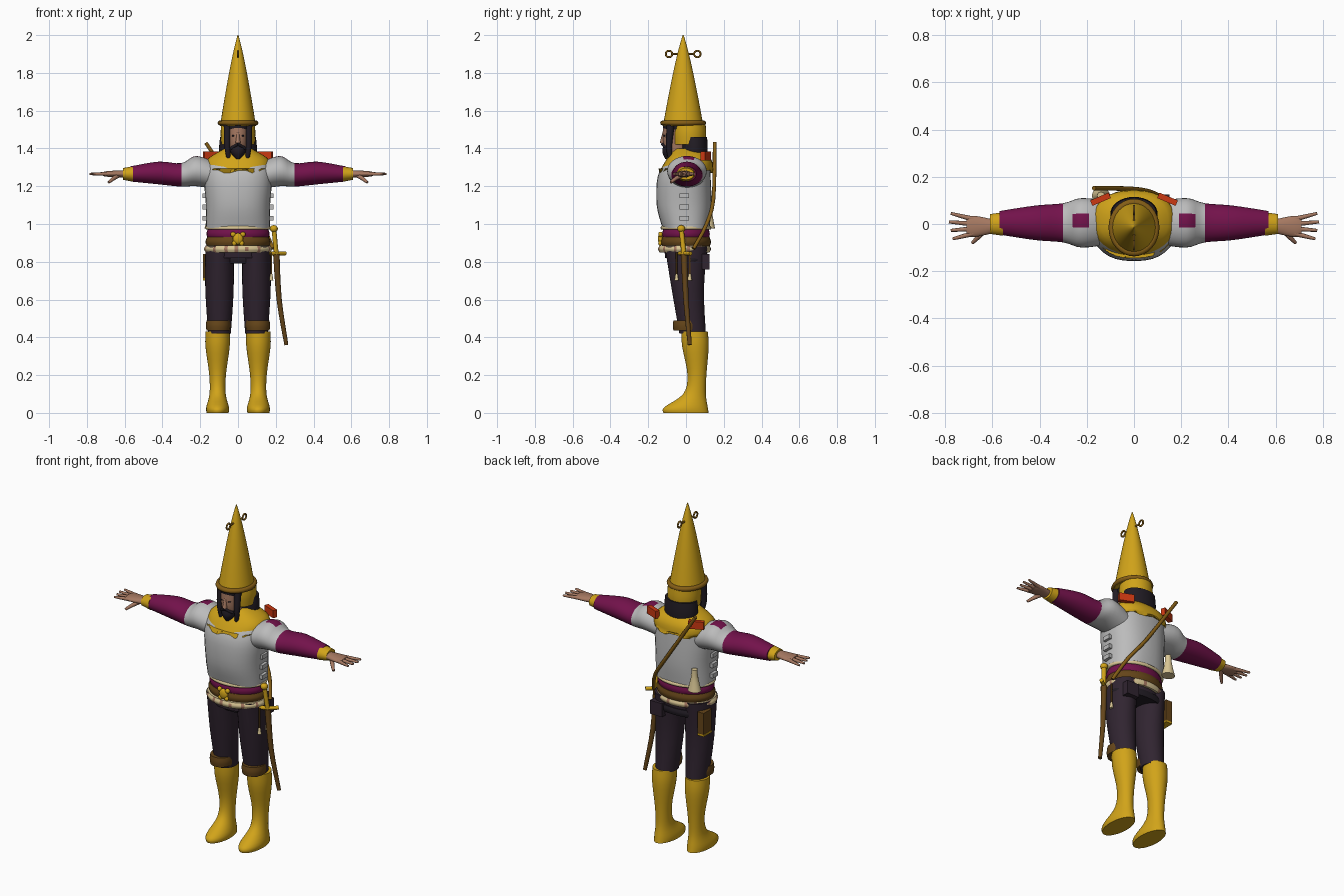
import bpy, bmesh, math
from mathutils import Vector

if "Cube" in bpy.data.objects:
    bpy.data.objects.remove(bpy.data.objects["Cube"])


def material(name, *rgb):
    mat = bpy.data.materials.new(name)
    mat.use_nodes = True
    mat.diffuse_color = (*rgb, 1)
    mat.node_tree.nodes["Principled BSDF"].inputs["Base Color"].default_value = (*rgb, 1)
    return mat


GOLD = material("gold", .64, .37, .01)
STEEL = material("pale steel", .5, .5, .5)
MAROON = material("maroon cloth", .17, .006, .07)
PLUM = material("dark plum cloth", .03, .018, .03)
BROWN = material("brown leather", .13, .06, .01)
SKIN = material("skin", .38, .19, .12)
HAIR = material("black hair", .016, .012, .018)
CREAM = material("cream", .7, .57, .3)
RED = material("red", .6, .04, .006)
BRONZE = material("dark bronze", .23, .11, .008)


def pair(build, name, *args, **options):
    """Build a part on the left and mirror it to the right."""
    build("left_" + name, *args, side=1, **options)
    build("right_" + name, *args, side=-1, **options)


def dress(name, *mats):
    """Name, colour and shade the active object."""
    part = bpy.context.object
    part.name = part.data.name = name
    for mat in mats:
        part.data.materials.append(mat)
    bpy.ops.object.shade_smooth_by_angle(angle=math.radians(50))
    return part


def skin_rings(name, rings, mats, side, rule=None):
    """Join rings of points into a closed, capped surface."""
    bm = bmesh.new()
    loops = [[bm.verts.new((p.x * side, p.y, p.z)) for p in ring] for ring in rings]
    for low, high in zip(loops, loops[1:]):
        for i in range(len(low)):
            bm.faces.new((low[i - 1], low[i], high[i], high[i - 1]))
    bm.faces.new(loops[0])
    bm.faces.new(loops[-1])
    bmesh.ops.recalc_face_normals(bm, faces=bm.faces)
    if rule:
        for face in bm.faces:
            face.material_index = int(rule(face.calc_center_median()))
    mesh = bpy.data.meshes.new(name)
    bm.to_mesh(mesh)
    bm.free()
    part = bpy.data.objects.new(name, mesh)
    bpy.context.collection.objects.link(part)
    bpy.ops.object.select_all(action='DESELECT')
    part.select_set(True)
    bpy.context.view_layer.objects.active = part
    return dress(name, *mats)


def smooth_path(rows, steps=4):
    """Pass a smooth spline through the given rows."""
    rows = [Vector(row) for row in rows]
    padded = [rows[0], *rows, rows[-1]]
    path = []
    for a, b, c, d in zip(padded, padded[1:], padded[2:], padded[3:]):
        into, out = (c - a) / 2, (d - b) / 2
        for k in range(steps):
            t = k / steps
            ease = t * t * (3 - 2 * t)
            path.append(b.lerp(c, ease) + into * t * (1 - t) ** 2 - out * t * t * (1 - t))
    return path + [rows[-1]]


def loft(name, rows, *mats, side=1, across=0, along_x=False, sides=32, power=1, rule=None):
    """Rows hold height, depth centre, half width, half depth (or x, z, half depth, half height)."""
    rings = []
    for pos, centre, wide, deep in smooth_path(rows):
        ring = []
        for i in range(sides):
            angle = math.tau * i / sides
            u, v = (math.copysign(abs(w) ** power, w) for w in (math.cos(angle), math.sin(angle)))
            if along_x:
                ring.append(Vector((pos, across + wide * u, centre + deep * v)))
            else:
                ring.append(Vector((across + wide * u, centre + deep * v, pos)))
        rings.append(ring)
    return skin_rings(name, rings, mats, side, rule)


def band(name, *mats, bottom, top, width, depth, shift=0, **options):
    """A slightly bulging belt around the body."""
    edge = .95
    rows = [(bottom, shift, width * edge, depth * edge), ((bottom + top) / 2, shift, width, depth),
            (top, shift, width * edge, depth * edge)]
    return loft(name, rows, *mats, **options)


def tube(name, mat, *points, radius, taper=1, side=1):
    """A round rod through the points, tapering to a share of its radius."""
    path = smooth_path(points)
    last = len(path) - 1
    rings = []
    for i, centre in enumerate(path):
        ahead = (path[min(i + 1, last)] - path[max(i - 1, 0)]).normalized()
        u = ahead.cross((.3, .9, .2)).normalized()
        v = ahead.cross(u)
        size = radius * (1 + (taper - 1) * i / last)
        angles = [math.tau * k / 10 for k in range(10)]
        rings.append([centre + (u * math.cos(a) + v * math.sin(a)) * size for a in angles])
    return skin_rings(name, rings, [mat], side)


def ball(name, mat, x, y, z, size, side=1):
    bpy.ops.mesh.primitive_uv_sphere_add(segments=16, ring_count=10, radius=1,
                                         location=(x * side, y, z), scale=size)
    return dress(name, mat)


def box(name, mat, x, y, z, size, turn=0, side=1):
    bpy.ops.mesh.primitive_cube_add(size=1, location=(x * side, y, z), scale=size,
                                    rotation=(0, 0, turn * side))
    return dress(name, mat)


def hoop(name, mat, y, z, radius, thickness, stretch=1, upright=False):
    turn = math.pi / 2 if upright else 0
    bpy.ops.mesh.primitive_torus_add(major_radius=radius, minor_radius=thickness, major_segments=32,
                                     minor_segments=8, location=(0, y, z), rotation=(0, turn, 0))
    bpy.context.object.scale.y = stretch
    return dress(name, mat)


# Tall pointed helmet with rim and small rings
def helmet_row(t):
    radius = .1 * max(1 - t, .01) ** .8
    return 1.52 + .48 * t, -.015, radius * .95, radius * 1.07


loft("helmet_cone", [helmet_row(i / 8) for i in range(9)], GOLD)
hoop("helmet_rim", BRONZE, y=-.015, z=1.535, radius=.094, thickness=.014, stretch=1.13)
hoop("helmet_front_ring", BRONZE, y=-.09, z=1.9, radius=.017, thickness=.005, upright=True)
hoop("helmet_back_ring", BRONZE, y=.06, z=1.9, radius=.017, thickness=.005, upright=True)
tube("helmet_ring_rod", BRONZE, (0, -.075, 1.9), (0, .045, 1.9), radius=.005)

# Head, hair and beard
loft("head", [(1.34, -.02, .045, .05), (1.42, -.06, .05, .06), (1.53, -.05, .06, .07)], SKIN)
loft("nose", [(1.43, -.125, .013, .014), (1.49, -.115, .006, .008)], SKIN, sides=12)
loft("beard", [(1.345, -.09, .012, .02), (1.38, -.08, .04, .045), (1.415, -.075, .042, .045)], HAIR)
band("back_hair", HAIR, bottom=1.34, top=1.46, width=.1, depth=.07, shift=.045)
band("neck_guard", GOLD, bottom=1.42, top=1.54, width=.092, depth=.092, shift=.015)
band("hair_fringe", HAIR, bottom=1.5, top=1.54, width=.064, depth=.073, shift=-.05)
pair(tube, "side_lock", HAIR, (.055, -.08, 1.53), (.057, -.09, 1.42), (.05, -.085, 1.35),
     radius=.022, taper=.5)
pair(tube, "moustache", HAIR, (0, -.126, 1.424), (.036, -.1, 1.4), radius=.008)
pair(ball, "eye", HAIR, .022, -.112, 1.467, size=(.011, .008, .005))

# Breastplate, ragged collar and shoulder flashes
loft("breastplate", [(.98, 0, .17, .125), (1.1, -.01, .17, .145), (1.25, -.01, .18, .14),
                     (1.34, .01, .16, .11), (1.37, .01, .1, .08)], STEEL, power=.85)
collar = loft("collar", [(1.27, 0, .17, .145), (1.34, .015, .165, .12), (1.4, .01, .07, .07)],
              GOLD, power=.85)
for i, vert in enumerate(collar.data.vertices[:32]):
    if i % 4 < 2:
        vert.co.z += .025
hoop("breastplate_trim", CREAM, y=0, z=.98, radius=.165, thickness=.01, stretch=.77)
pair(box, "shoulder_flash", RED, .142, .105, 1.36, size=(.085, .025, .045), turn=-.4)
for level in range(3):
    pair(box, f"side_buckle_{level}", STEEL, .172, -.01, 1.03 + .06 * level, size=(.03, .05, .025))


# Sleeves emerging from steel shoulders, cuffs and hands
def is_cloth(c):
    patch = .2 < abs(c.x) < .26 and abs(c.y - .02) < .03 and c.z > 1.3
    return patch or abs(c.x) > .29


pair(loft, "sleeve", [(.1, 1.25, .09, .07), (.22, 1.28, .105, .08), (.3, 1.26, .083, .062),
                      (.42, 1.27, .073, .06), (.57, 1.265, .05, .04)],
     STEEL, MAROON, across=.005, along_x=True, rule=is_cloth)
pair(loft, "cuff", [(.555, 1.265, .05, .041), (.61, 1.265, .042, .031)], GOLD, along_x=True)
pair(loft, "palm", [(.6, 1.265, .03, .02), (.68, 1.265, .045, .016), (.71, 1.265, .035, .012)],
     SKIN, across=-.01, along_x=True)
for i in range(4):
    root = Vector((.68, .02 - .02 * i, 1.265))
    tip = Vector((.785 - .008 * abs(i - 1), .045 - .036 * i, 1.265))
    pair(tube, f"finger_{i}", SKIN, root, tip, radius=.012, taper=.5)
pair(tube, "thumb", SKIN, (.63, -.02, 1.26), (.66, -.055, 1.24), (.685, -.08, 1.22),
     radius=.014, taper=.5)


# Hips and layered belts
def is_stripe(c):
    return math.floor(math.atan2(c.y, c.x) * 30 / math.pi) % 4 == 0


band("hips", PLUM, bottom=.82, top=.98, width=.162, depth=.116)
band("sash", MAROON, bottom=.92, top=.975, width=.167, depth=.126)
band("wide_belt", BROWN, bottom=.88, top=.93, width=.172, depth=.132)
band("striped_belt", CREAM, SKIN, bottom=.85, top=.885, width=.18, depth=.14, shift=-.008,
     sides=60, rule=is_stripe)
band("back_belt", HAIR, bottom=.79, top=.83, width=.174, depth=.095, shift=.025)
ball("belt_buckle", GOLD, 0, -.135, .922, size=(.028, .014, .03))
pair(ball, "buckle_knob", GOLD, .026, -.135, .945, size=(.014, .012, .014))
pair(ball, "buckle_foot", GOLD, .02, -.137, .898, size=(.013, .01, .013))

# Trousers, knee bands and tall boots
pair(loft, "trouser_leg", [(.88, 0, .075, .112), (.65, .01, .075, .085), (.42, .035, .06, .07)],
     PLUM, across=.098)
pair(band, "knee_band", BROWN, bottom=.435, top=.49, width=.065, depth=.07, across=.105)
pair(loft, "boot", [(0, 0, .058, .12), (.03, 0, .06, .115), (.1, .045, .043, .06),
                    (.2, .058, .044, .05), (.35, .05, .064, .07), (.43, .045, .064, .07)],
     GOLD, across=.108)

# Sheathed curved sword on the left hip
tube("scabbard", BROWN, (.203, -.01, .84), (.218, 0, .6), (.256, .02, .36), radius=.018, taper=.6)
tube("sword_grip", GOLD, (.19, -.025, .975), (.204, -.01, .83), radius=.013)
ball("sword_pommel", GOLD, .19, -.025, .975, size=(.021, .021, .019))
tube("sword_guard", GOLD, (.16, -.035, .845), (.204, -.01, .845), (.25, .025, .845), radius=.011)

# Rod slung across the back, flask, pouches and tassels
tube("back_rod", BRONZE, (-.17, .152, 1.43), (.03, .145, 1.13), (.13, .105, .99), (.185, .04, .87),
     radius=.01)
loft("cream_flask", [(.975, .12, .038, .034), (1.05, .12, .02, .02), (1.1, .12, .016, .016)],
     CREAM, across=-.14)
box("hip_pouch", BROWN, -.165, .06, .775, size=(.04, .075, .13))
box("hip_pouch_trim", GOLD, -.165, .06, .707, size=(.042, .077, .012))
box("back_pouch", PLUM, .11, .105, .8, size=(.08, .04, .08))
for label, y in (("front", -.05), ("back", .02)):
    tube(label + "_tassel_cord", BROWN, (.176, y, .85), (.176, y, .73), radius=.005)
    tube(label + "_tassel", CREAM, (.176, y, .735), (.176, y, .7), radius=.006, taper=2)
